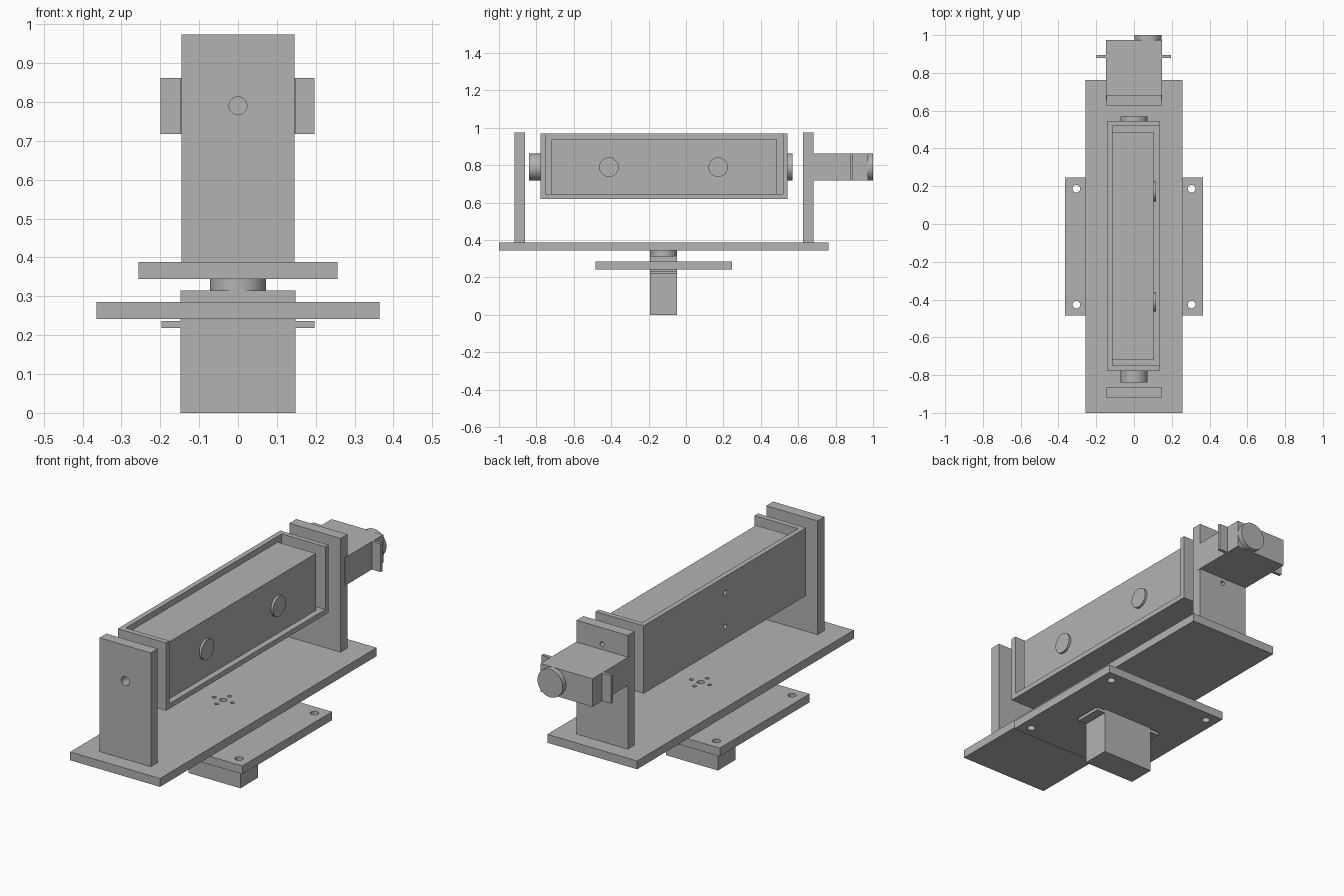
import bpy
from math import pi
from mathutils import Matrix, Vector

cube = bpy.data.objects.get("Cube")
if cube:
    bpy.data.objects.remove(cube, do_unlink=True)

grey = bpy.data.materials.new("plain_grey")
grey.use_nodes = True
grey.diffuse_color = (0.45, 0.45, 0.45, 1)
grey.node_tree.nodes["Principled BSDF"].inputs["Base Color"].default_value = grey.diffuse_color

# Axis rotations that carry a z cylinder onto x, y or z
TURN = {"x": Matrix.Rotation(pi / 2, 4, "Y"),
        "y": Matrix.Rotation(pi / 2, 4, "X"),
        "z": Matrix.Identity(4)}


def box(name, x, y, z):
    """Box from (low, high) extents along each axis."""
    bpy.ops.mesh.primitive_cube_add(size=1)
    ob = bpy.context.object
    ob.name = name
    mid = Vector([(a + b) / 2 for a, b in (x, y, z)])
    ob.data.transform(Matrix.Translation(mid) @ Matrix.Diagonal(
        [b - a for a, b in (x, y, z)] + [1]))
    ob.data.materials.append(grey)
    return ob


def disc(name, axis, centre, radius, length, sides=48):
    """Cylinder centred on a point, along the given axis."""
    bpy.ops.mesh.primitive_cylinder_add(vertices=sides, radius=radius, depth=length)
    ob = bpy.context.object
    ob.name = name
    ob.data.transform(Matrix.Translation(centre) @ TURN[axis])
    ob.data.materials.append(grey)
    bpy.ops.object.shade_smooth_by_angle()
    return ob


def cut(target, cutter):
    """Subtract the cutter from the target and discard it."""
    cutter.hide_render = True
    mod = target.modifiers.new("cut", "BOOLEAN")
    mod.operation = "DIFFERENCE"
    mod.solver = "EXACT"
    mod.object = cutter
    bpy.context.view_layer.objects.active = target
    bpy.ops.object.modifier_apply(modifier=mod.name)
    bpy.data.objects.remove(cutter, do_unlink=True)


def drill(target, axis, centre, radius):
    cut(target, disc("drill", axis, centre, radius, 0.2, 24))


MID = -0.12    # y of the turntable axis
AXLE = 0.79    # z of the tilt axis
HALF = 0.146   # half width of supports
R = 0.072      # radius of the horns

# Mounting plate with corner holes and motor screw holes
mount = box("mounting_plate", (-0.364, 0.364), (-0.485, 0.245), (0.242, 0.285))
for side in (-1, 1):
    for dy in (-1, 1):
        drill(mount, "z", (side * 0.305, MID + dy * 0.307, 0.26), 0.02)
        drill(mount, "z", (side * 0.172, MID + dy * 0.036, 0.26), 0.01)

# Pan motor under the base
pan_y = (MID - R, MID + R)
box("pan_motor", (-0.148, 0.148), pan_y, (0, 0.315))
box("pan_motor_flange", (-0.197, 0.197), pan_y, (0.219, 0.236))
disc("pan_horn", "z", (0, MID, 0.33), R, 0.03)

# Base plate with the horn hole pattern
base = box("base_plate", (-0.256, 0.256), (-1, 0.763), (0.345, 0.388))
drill(base, "z", (0, MID, 0.36), 0.018)
for dx, dy in ((-1, 0), (1, 0), (0, -1), (0, 1)):
    drill(base, "z", (dx * 0.052, MID + dy * 0.052, 0.36), 0.01)

# Upright supports
front = box("front_support", (-HALF, HALF), (-0.918, -0.862), (0.388, 0.974))
drill(front, "y", (0, -0.89, AXLE), 0.023)
rear = box("rear_support", (-HALF, HALF), (0.626, 0.682), (0.388, 0.974))
for dz in (-1, 1):
    drill(rear, "y", (0, 0.65, AXLE + dz * 0.1), 0.012)

# Tilt motor on the rear support
tilt_z = (AXLE - R, AXLE + R)
box("tilt_motor", (-0.148, 0.148), (0.66, 0.973), tilt_z)
box("tilt_motor_flange", (-0.199, 0.197), (0.878, 0.894), tilt_z)
disc("tilt_horn", "y", (0.074, 0.985, AXLE), R, 0.03)

# Tray, open on top and on its left side
tray = box("tray", (-0.14, 0.135), (-0.778, 0.544), (0.62, 0.969))
cut(tray, box("hollow", (-0.114, 0.3), (-0.75, 0.518), (0.646, 1.2)))
for dz in (-1, 1):
    drill(tray, "x", (-0.2, MID, 0.8 + dz * 0.087), 0.012)
disc("front_axle", "y", (0, -0.809, AXLE), R, 0.062)
disc("rear_axle", "y", (0, 0.556, AXLE), R, 0.026)

# Sensor block with two round eyes
box("sensor_block", (-0.114, 0.104), (-0.719, 0.486), (0.646, 0.939))
for side in (-1, 1):
    disc("sensor_eye", "x", (0.109, MID + side * 0.292, AXLE), 0.052, 0.014)
